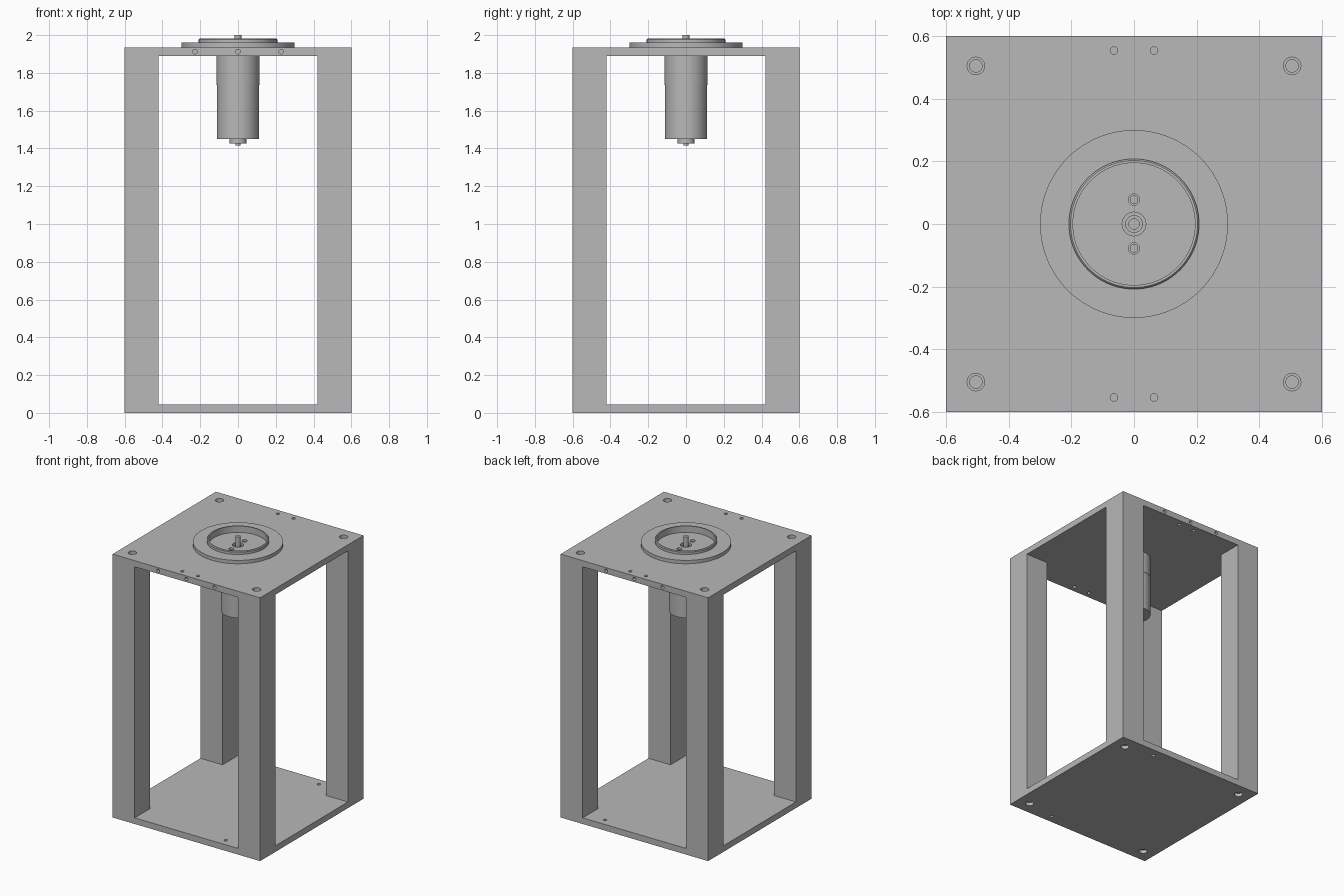
import bpy, bmesh, math
from mathutils import Matrix

if "Cube" in bpy.data.objects:
    bpy.data.objects.remove(bpy.data.objects["Cube"])

gray = bpy.data.materials.new("machined_gray")
gray.use_nodes = True
gray.diffuse_color = (0.48, 0.48, 0.48, 1)
gray.node_tree.nodes["Principled BSDF"].inputs["Base Color"].default_value = gray.diffuse_color

HALF = 0.6       # half width of the frame
POST = 0.18      # post thickness
PLATE = 0.045    # plate thickness
TOP = 1.935      # upper face of the top plate
BOLT = 0.505     # corner bolt offset


def make_object(name, bm):
    mesh = bpy.data.meshes.new(name)
    bmesh.ops.recalc_face_normals(bm, faces=bm.faces)
    bm.to_mesh(mesh)
    bm.free()
    mesh.materials.append(gray)
    obj = bpy.data.objects.new(name, mesh)
    bpy.context.collection.objects.link(obj)
    return obj


def activate(obj):
    bpy.ops.object.select_all(action="DESELECT")
    obj.select_set(True)
    bpy.context.view_layer.objects.active = obj


def smooth(obj):
    activate(obj)
    bpy.ops.object.shade_smooth_by_angle(angle=math.radians(30))


def box(name, x, y, z0, z1, width):
    bm = bmesh.new()
    bmesh.ops.create_cube(bm, size=1)
    bmesh.ops.scale(bm, vec=(width, width, z1 - z0), verts=bm.verts)
    bmesh.ops.translate(bm, vec=(x, y, (z0 + z1) / 2), verts=bm.verts)
    return make_object(name, bm)


def lathe(name, profile, segments=64):
    """Spin an (r, z) profile around the vertical axis."""
    bm = bmesh.new()
    verts = [bm.verts.new((r, 0, z)) for r, z in profile]
    edges = [bm.edges.new(pair) for pair in zip(verts, verts[1:])]
    bmesh.ops.spin(bm, geom=verts + edges, axis=(0, 0, 1), cent=(0, 0, 0),
                   angle=math.tau, steps=segments)
    bmesh.ops.remove_doubles(bm, verts=bm.verts, dist=0.0001)
    obj = make_object(name, bm)
    smooth(obj)
    return obj


def drill(target, holes):
    """Cut holes given as (centre, radius, depth, axis), one group at a time."""
    for x, y, z, radius, depth, axis in holes:
        bm = bmesh.new()
        turn = Matrix.Rotation(math.pi / 2, 4, "X") if axis == "y" else Matrix()
        bmesh.ops.create_cone(bm, cap_ends=True, segments=24, radius1=radius,
                              radius2=radius, depth=depth,
                              matrix=Matrix.Translation((x, y, z)) @ turn)
        cutter = make_object("hole_cutter", bm)
        cutter.hide_render = True
        cut = target.modifiers.new("hole", "BOOLEAN")
        cut.operation, cut.solver, cut.object = "DIFFERENCE", "EXACT", cutter
        activate(target)
        bpy.ops.object.modifier_apply(modifier=cut.name)
        bpy.data.objects.remove(cutter)
    smooth(target)


corners = [(sx, sy) for sx in (-1, 1) for sy in (-1, 1)]

# Corner posts
for sx, sy in corners:
    offset = HALF - POST / 2
    side = "left" if sx > 0 else "right"
    end = "front" if sy < 0 else "back"
    box(f"{end}_{side}_post", sx * offset, sy * offset, PLATE, TOP - PLATE, POST)

# Base plate: counterbored bolt holes opening downward, two small through holes
base = box("base_plate", 0, 0, 0, PLATE, 2 * HALF)
holes = []
for sx, sy in corners:
    holes += [(sx * BOLT, sy * BOLT, 0, 0.028, 0.05, "z"),
              (sx * BOLT, sy * BOLT, 0, 0.02, 0.2, "z")]
holes += [(0.28, sy * 0.54, 0, 0.012, 0.2, "z") for sy in (-1, 1)]
drill(base, holes)

# Top plate: bolt holes, small through holes, edge holes and motor openings
top = box("top_plate", 0, 0, TOP - PLATE, TOP, 2 * HALF)
holes = []
for sx, sy in corners:
    holes += [(sx * BOLT, sy * BOLT, TOP, 0.028, 0.05, "z"),
              (sx * BOLT, sy * BOLT, TOP, 0.02, 0.2, "z"),
              (sx * 0.064, sy * 0.554, TOP, 0.012, 0.2, "z")]
for sy in (-1, 1):
    holes += [(x, sy * HALF, TOP - PLATE / 2, 0.012, 0.06, "y") for x in (-0.228, 0, 0.228)]
    holes += [(0, sy * 0.078, TOP, 0.018, 0.03, "z"),
              (0, sy * 0.078, TOP, 0.012, 0.06, "z")]
holes.append((0, 0, TOP, 0.038, 0.2, "z"))
drill(top, holes)

# Locating flange with a raised rim around an open recess
lathe("rim_flange", [(0.195, TOP), (0.3, TOP), (0.3, 1.96), (0.208, 1.96),
                     (0.208, 1.977), (0.203, 1.982), (0.195, 1.982), (0.195, TOP)], 96)

# Motor: body, gearbox sleeve, rear cap with its tip, and the output shaft
low, joint, seat = 1.45, 1.735, TOP - PLATE
lathe("motor_body", [(0, low), (0.112, low), (0.112, joint), (0, joint)])
lathe("gearbox_sleeve", [(0, joint), (0.114, joint), (0.114, seat), (0, seat)])
lathe("motor_rear_cap", [(0, 1.415), (0.012, 1.415), (0.012, 1.425), (0.045, 1.425),
                         (0.045, low), (0, low)], 32)
lathe("output_shaft", [(0, seat), (0.028, seat), (0.028, 1.925), (0.018, 1.925),
                       (0.018, 2.0), (0, 2.0)], 32)
